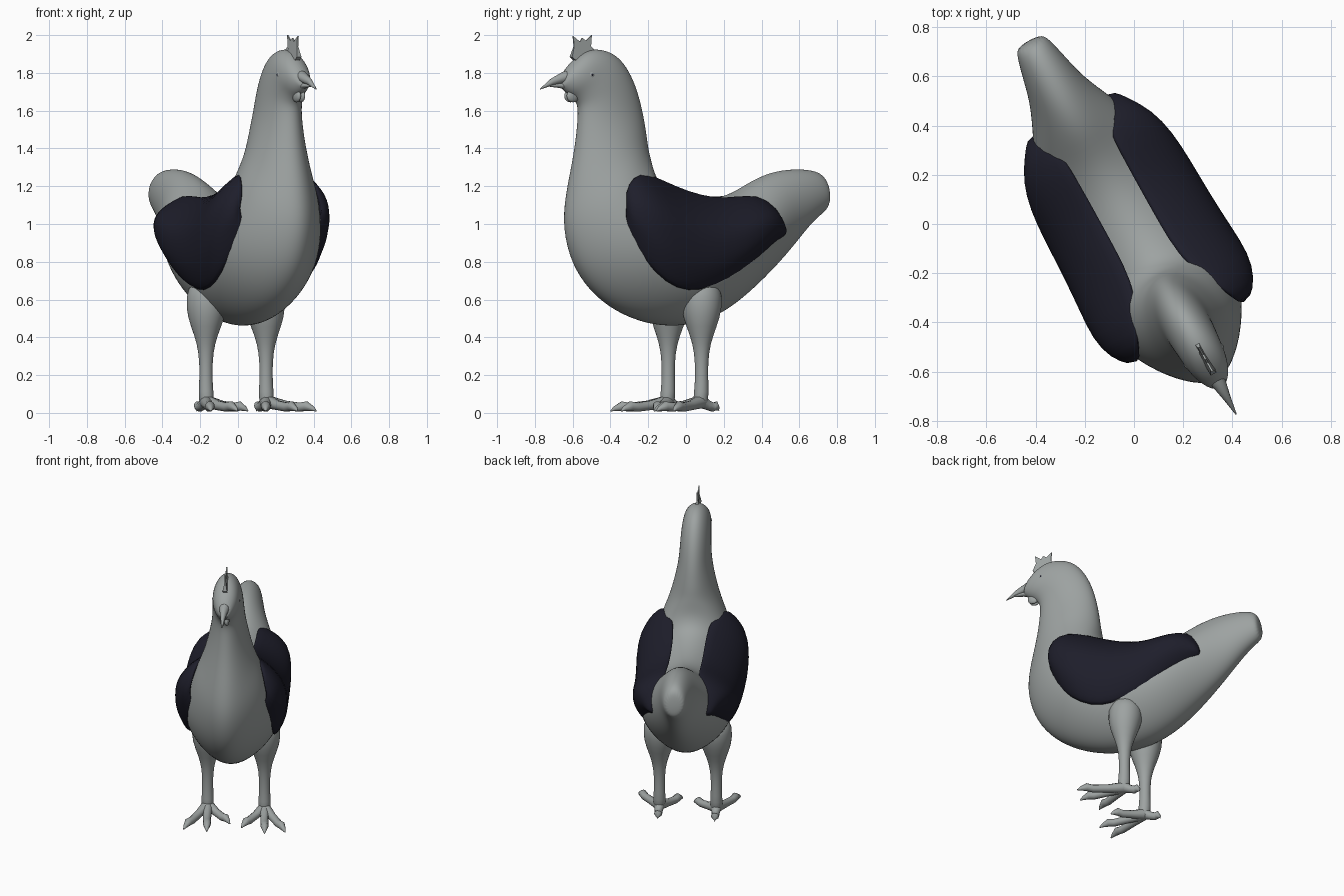
import bpy, bmesh, math
from mathutils import Vector, Matrix

if "Cube" in bpy.data.objects:
    bpy.data.objects.remove(bpy.data.objects["Cube"])

YAW = math.radians(29)
# local frame: x = sideways, y = -forward; turned by YAW when baked
TURN = Matrix.Rotation(YAW, 4, 'Z') @ Matrix.Translation((-0.012, 0, 0))


def material(name, rgb):
    m = bpy.data.materials.new(name)
    m.diffuse_color = (*rgb, 1)
    m.use_nodes = True
    m.node_tree.nodes["Principled BSDF"].inputs["Base Color"].default_value = m.diffuse_color
    return m


GREY = material("grey plumage", (0.34, 0.365, 0.36))
DARK = material("dark navy wing", (0.013, 0.013, 0.024))


def finish(bm, name, mat, subdiv=0, sharp=60):
    bmesh.ops.recalc_face_normals(bm, faces=bm.faces)
    bm.transform(TURN)
    me = bpy.data.meshes.new(name)
    bm.to_mesh(me)
    bm.free()
    me.materials.append(mat)
    ob = bpy.data.objects.new(name, me)
    bpy.context.collection.objects.link(ob)
    if subdiv:
        s = ob.modifiers.new("smooth", 'SUBSURF')
        s.levels = s.render_levels = subdiv
    bpy.ops.object.select_all(action='DESELECT')
    ob.select_set(True)
    bpy.context.view_layer.objects.active = ob
    bpy.ops.object.shade_smooth_by_angle(angle=math.radians(sharp))
    return ob


def loft(bm, rings):
    """Skin closed rings of (side, forward, z) points and cap both ends."""
    loops = [[bm.verts.new((s, -f, z)) for s, f, z in r] for r in rings]
    for a, b in zip(loops, loops[1:]):
        n = len(a)
        for i in range(n):
            bm.faces.new((a[i], a[(i + 1) % n], b[(i + 1) % n], b[i]))
    bm.faces.new(loops[0])
    bm.faces.new(loops[-1])


def section(ft, zt, fb, zb, half, n=20):
    """Ring spanned between a top and a bottom profile point; wide rings taper to a keel."""
    out = []
    taper = 0.25 * min(1, max(0, (half - .10) / .1))
    for i in range(n):
        a = 2 * math.pi * i / n
        k = (1 + math.cos(a)) / 2
        w = half * math.sin(a) * (1 - taper * math.cos(a) ** 2)
        out.append((w, fb + (ft - fb) * k, zb + (zt - zb) * k))
    return out


def tube(bm, pts, radii, n=10):
    """Tapered tube through (side, forward, z) points."""
    P = [Vector(p) for p in pts]
    rings = []
    for i, p in enumerate(P):
        d = (P[min(i + 1, len(P) - 1)] - P[max(i - 1, 0)]).normalized()
        up = Vector((0, 1, 0)) if abs(d.z) > 0.8 else Vector((0, 0, 1))
        a = d.cross(up).normalized()
        b = a.cross(d)
        rings.append([p + radii[i] * (a * math.cos(t) + b * math.sin(t))
                      for t in (2 * math.pi * k / n for k in range(n))])
    loft(bm, rings)


def ball(name, loc, size, mat):
    bm = bmesh.new()
    s, f, z = loc
    bmesh.ops.create_uvsphere(bm, u_segments=14, v_segments=10, radius=1,
                              matrix=Matrix.Translation((s, -f, z)) @ Matrix.Diagonal((*size, 1)))
    finish(bm, name, mat)


# Body, neck and head: top forward/z, bottom forward/z, half width
bm = bmesh.new()
loft(bm, [section(*r) for r in (
    (-.852, 1.22, -.865, 1.09, .055), (-.82, 1.28, -.835, 1.06, .075),
    (-.69, 1.295, -.755, 1.00, .10), (-.55, 1.285, -.68, .915, .125),
    (-.42, 1.24, -.565, .795, .185), (-.30, 1.165, -.42, .67, .25),
    (-.15, 1.13, -.25, .54, .29), (.00, 1.15, -.08, .466, .31),
    (.10, 1.18, .10, .45, .315), (.18, 1.22, .27, .475, .315),
    (.215, 1.28, .45, .55, .305), (.225, 1.33, .59, .665, .28),
    (.23, 1.38, .685, .81, .245), (.235, 1.42, .73, 1.0, .207),
    (.24, 1.47, .705, 1.18, .165), (.25, 1.53, .665, 1.36, .135),
    (.265, 1.61, .645, 1.52, .108), (.30, 1.73, .64, 1.61, .10),
    (.36, 1.84, .655, 1.645, .097), (.43, 1.905, .68, 1.67, .092),
    (.52, 1.93, .705, 1.685, .087), (.60, 1.92, .725, 1.70, .075),
    (.67, 1.87, .745, 1.72, .055), (.73, 1.81, .755, 1.73, .03))])
finish(bm, "body", GREY, 2, 180)

# Beak: hooked upper half and shorter lower half
for name, rows in (
    ("upper_beak", ((.68, 1.825, .71, 1.75, .04), (.74, 1.805, .745, 1.745, .028),
                    (.81, 1.77, .80, 1.735, .015), (.878, 1.715, .874, 1.712, .003))),
    ("lower_beak", ((.69, 1.75, .69, 1.705, .03), (.76, 1.745, .76, 1.72, .018),
                    (.83, 1.736, .83, 1.728, .005)))):
    bm = bmesh.new()
    loft(bm, [section(*r, 12) for r in rows])
    finish(bm, name, GREY)

# Comb: thin plate with three points, thinner towards the tips
outline = ((.53, 1.90), (.57, 1.94), (.565, 2.0), (.60, 1.97), (.622, 1.985),
           (.637, 1.965), (.678, 1.995), (.672, 1.94), (.69, 1.885), (.66, 1.86), (.6, 1.88))
bm = bmesh.new()
loft(bm, [[(sd * (.014 if z < 1.93 else .004), f, z) for f, z in outline] for sd in (-1, 1)])
finish(bm, "comb", GREY, 0, 40)

# Wings: forward, top z, bottom z, outermost side, top-edge side
WING = ((-.515, .99, .92, .20, .16), (-.46, 1.115, .90, .24, .13),
        (-.37, 1.16, .85, .30, .11), (-.25, 1.155, .77, .33, .105),
        (-.12, 1.145, .685, .338, .105), (.05, 1.185, .627, .342, .105),
        (.20, 1.245, .635, .352, .11), (.33, 1.285, .72, .362, .155),
        (.43, 1.26, .85, .335, .215), (.495, 1.175, .99, .28, .24))


def wing_ring(f, zt, zb, vmax, vtop, sd):
    def outer(t):
        rise = math.sin(math.pi / 2 * min(1, t / .5)) ** .8
        return vtop + (vmax - vtop) * rise - .085 * max(0, (t - .6) / .4) ** 2
    ring = [(outer(i / 10), i / 10) for i in range(11)]
    ring += [(max(vtop - .01, outer(t) - .065), t) for t in (.92, .75, .5, .3, .15, .04)]
    return [(sd * v, f, zt + (zb - zt) * t) for v, t in ring]


# Toe tips as sideways/forward offsets; the feet are posed slightly differently
TOES = {"left": ((-.125, .22), (.03, .29), (.16, .26), (0, -.105)),
        "right": ((-.125, .28), (.025, .30), (.16, .17), (0, -.105))}

for side, sd in (("left", 1), ("right", -1)):
    bm = bmesh.new()
    loft(bm, [wing_ring(*w, sd) for w in WING])
    finish(bm, side + "_wing", DARK, 1, 180)

    # Leg with thigh
    c = sd * .182
    bm = bmesh.new()
    tube(bm, [(c * .9, -.01, .70), (c * .95, -.005, .61), (c, 0, .50), (c, 0, .41), (c, 0, .32),
              (c, .0, .2), (c, .0, .11), (c, .01, .03)],
         (.09, .118, .10, .062, .038, .034, .04, .042), 16)
    finish(bm, side + "_leg", GREY, 1, 180)

    # Foot: three front toes with claws and one back toe
    bm = bmesh.new()
    for ds, df in TOES[side]:
        tube(bm, [(c + ds * k, df * k, z) for k, z in
                  ((0, .06), (.37, .04), (.67, .03), (.8, .036), (.93, .022), (1, .01))],
             (.036, .026, .025, .026, .013, .003), 10)
    finish(bm, side + "_foot", GREY)

    # Eye, pupil and wattle
    ball(side + "_eye", (sd * .074, .605, 1.79), (.015, .023, .022), GREY)
    ball(side + "_pupil", (sd * .086, .607, 1.79), (.004, .007, .007), DARK)
    ball(side + "_wattle", (sd * .013, .685, 1.678), (.016, .038, .034), GREY)
